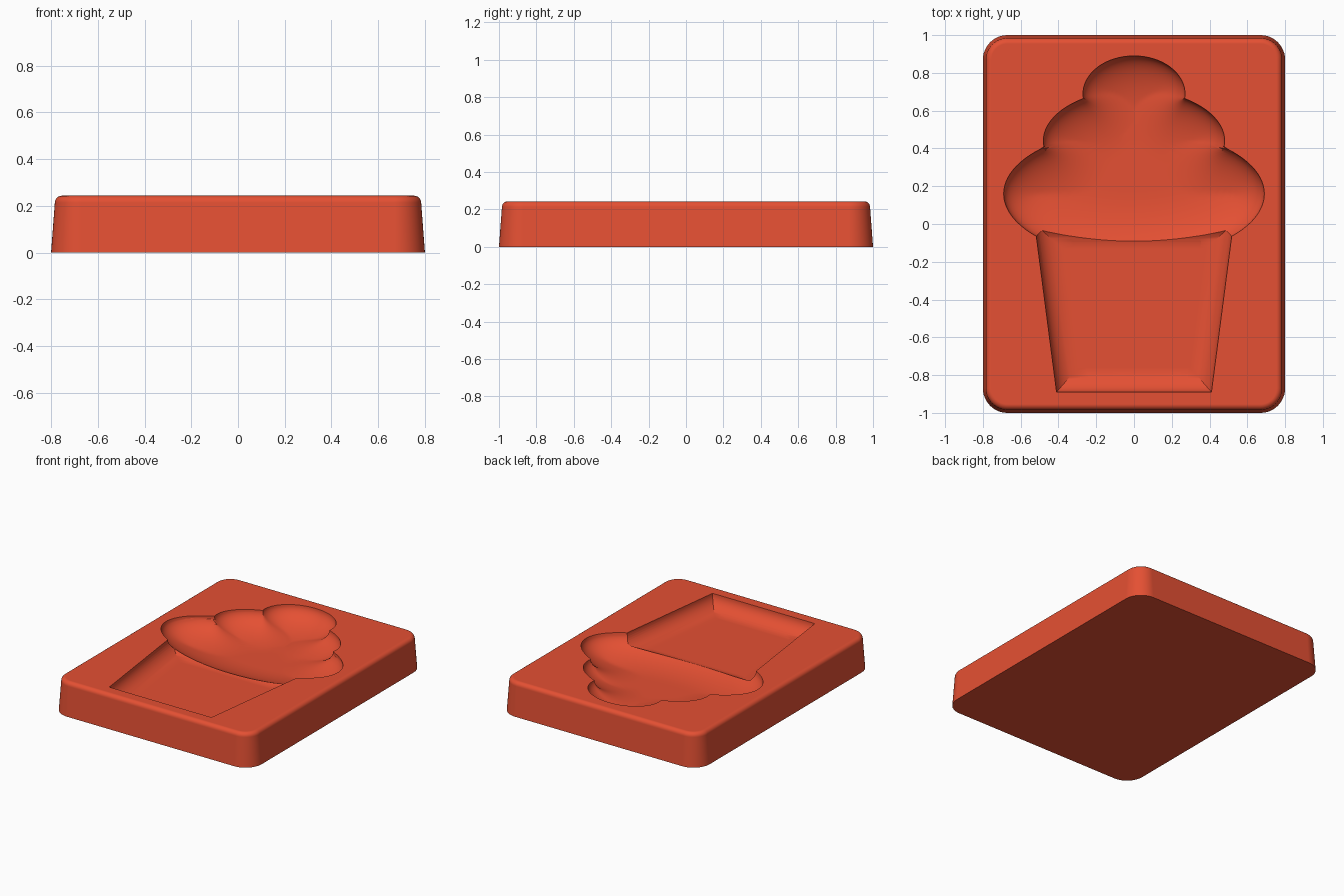
import bpy, bmesh, math
from mathutils import Matrix, Vector
from mathutils.kdtree import KDTree

if "Cube" in bpy.data.objects:
    bpy.data.objects.remove(bpy.data.objects["Cube"])

TOP = 0.243                                # block height
CUP_DEPTH, CUP_ROUND = 0.10, 0.13          # cup recess depth and wall width
SWIRL_DEPTH, SWIRL_ROUND = 0.143, 0.35     # frosting recess depth and wall width

clay = bpy.data.materials.new("terracotta_red")
clay.use_nodes = True
COLOUR = (0.78, 0.08, 0.033, 1)
clay.diffuse_color = COLOUR
clay.node_tree.nodes["Principled BSDF"].inputs["Base Color"].default_value = COLOUR


def make_object(name, bm):
    bmesh.ops.recalc_face_normals(bm, faces=bm.faces)
    mesh = bpy.data.meshes.new(name)
    bm.to_mesh(mesh)
    bm.free()
    mesh.materials.append(clay)
    obj = bpy.data.objects.new(name, mesh)
    bpy.context.collection.objects.link(obj)
    return obj


def loft(name, rings):
    """Skin a stack of closed rings and cap both ends."""
    bm = bmesh.new()
    loops = [[bm.verts.new(p) for p in ring] for ring in rings]
    for a, b in zip(loops, loops[1:]):
        for i in range(len(a)):
            j = (i + 1) % len(a)
            bm.faces.new((a[i], a[j], b[j], b[i]))
    bm.faces.new(loops[0])
    bm.faces.new(loops[-1])
    return make_object(name, bm)


def rounded_rect(inset, z, radius=0.13, steps=12):
    ring = []
    for q, (sx, sy) in enumerate([(1, 1), (-1, 1), (-1, -1), (1, -1)]):
        for k in range(steps + 1):
            a = math.pi / 2 * (q + k / steps)
            r = radius - inset
            ring.append((sx * (0.8 - radius) + r * math.cos(a),
                         sy * (1 - radius) + r * math.sin(a), z))
    return ring


def cup_ring(inset, z):
    y0, y1 = -0.89 + inset, -inset
    half = [0.41 + 0.13 * (y + 0.89) - inset for y in (y0, y1)]
    return [(-half[0], y0, z), (half[0], y0, z), (half[1], y1, z), (-half[1], y1, z)]


# Frosting outline: three overlapping ellipses (centre y, half width, half height)
SWIRLS = [(0.16, 0.69, 0.34), (0.44, 0.48, 0.27), (0.69, 0.27, 0.2)]
HUB = Vector((0, 0.495, 0))                # a point inside all three


def frosting_outline(count):
    points = []
    for i in range(count):
        t = math.tau * i / count
        reach = 0
        for cy, rx, ry in SWIRLS:
            dx, dy, oy = math.cos(t) / rx, math.sin(t) / ry, (HUB.y - cy) / ry
            a, b, c = dx * dx + dy * dy, dy * oy, oy * oy - 1
            reach = max(reach, (-b + math.sqrt(b * b - a * c)) / a)
        points.append(HUB + Vector((math.cos(t), math.sin(t), 0)) * reach)
    return points


def frosting_cutter(count=320, steps=28):
    """Pillow whose depth follows a quarter round from the outline inwards."""
    fine = frosting_outline(count * 4)
    tree = KDTree(len(fine))
    for i, p in enumerate(fine):
        tree.insert(p, i)
    tree.balance()
    outline = fine[::4]
    rings = [[p + Vector((0, 0, TOP + 0.05)) for p in outline]]
    for k in range(steps):
        scale = 1 - (k / steps) ** 1.7
        ring = []
        for p in outline:
            q = HUB.lerp(p, scale)
            gap = 1 - min(tree.find(q)[2] / SWIRL_ROUND, 1)
            ring.append((q.x, q.y, TOP - SWIRL_DEPTH * math.sqrt(1 - gap * gap)))
        rings.append(ring)
    return loft("frosting_cutter", rings)


def capsule(name, start, end, radius):
    """Sphere with its upper half pulled along the axis."""
    axis = Vector(end) - Vector(start)
    bm = bmesh.new()
    bmesh.ops.create_uvsphere(bm, u_segments=20, v_segments=12, radius=radius)
    for v in bm.verts:
        if v.co.z > 0.001:
            v.co.z += axis.length
    bm.transform(Matrix.Translation(start) @ axis.to_track_quat("Z", "Y").to_matrix().to_4x4())
    return make_object(name, bm)


# Block with drafted sides and a rounded upper edge
EDGE = 0.03
rings = [rounded_rect(0, 0), rounded_rect(0.016, TOP - EDGE)]
for k in range(1, 7):
    a = math.pi / 2 * k / 6
    rings.append(rounded_rect(0.016 + EDGE * (1 - math.cos(a)), TOP - EDGE + EDGE * math.sin(a)))
block = loft("mould_block", rings)

# Cup recess with quarter-round walls
rings = [cup_ring(0, TOP + 0.05)]
for k in range(13):
    a = math.pi / 2 * k / 12
    rings.append(cup_ring(CUP_ROUND * (1 - math.cos(a)), TOP - CUP_DEPTH * math.sin(a)))
cutters = [loft("cup_cutter", rings)]

# Pleat grooves in the cup floor
groove_z = TOP - CUP_DEPTH + 0.01
for side in (-1, 1):
    for x_top, x_bottom in ((0.335, 0.265), (0.115, 0.09)):
        cutters.append(capsule("pleat_cutter", (side * x_bottom, -0.805, groove_z),
                               (side * x_top, -0.1, groove_z), 0.022))

# Frosting recess
cutters.append(frosting_cutter())

# Carve the recesses
bpy.context.view_layer.objects.active = block
block.select_set(True)
for cutter in cutters:
    mod = block.modifiers.new("carve", "BOOLEAN")
    mod.operation = "DIFFERENCE"
    mod.solver = "MANIFOLD"
    mod.object = cutter
    bpy.ops.object.modifier_apply(modifier=mod.name)
    bpy.data.objects.remove(cutter)

# Smooth curves, with flat faces kept flat
bpy.ops.object.shade_smooth_by_angle(angle=math.radians(25))
weighted = block.modifiers.new("flat_normals", "WEIGHTED_NORMAL")
weighted.keep_sharp = True
